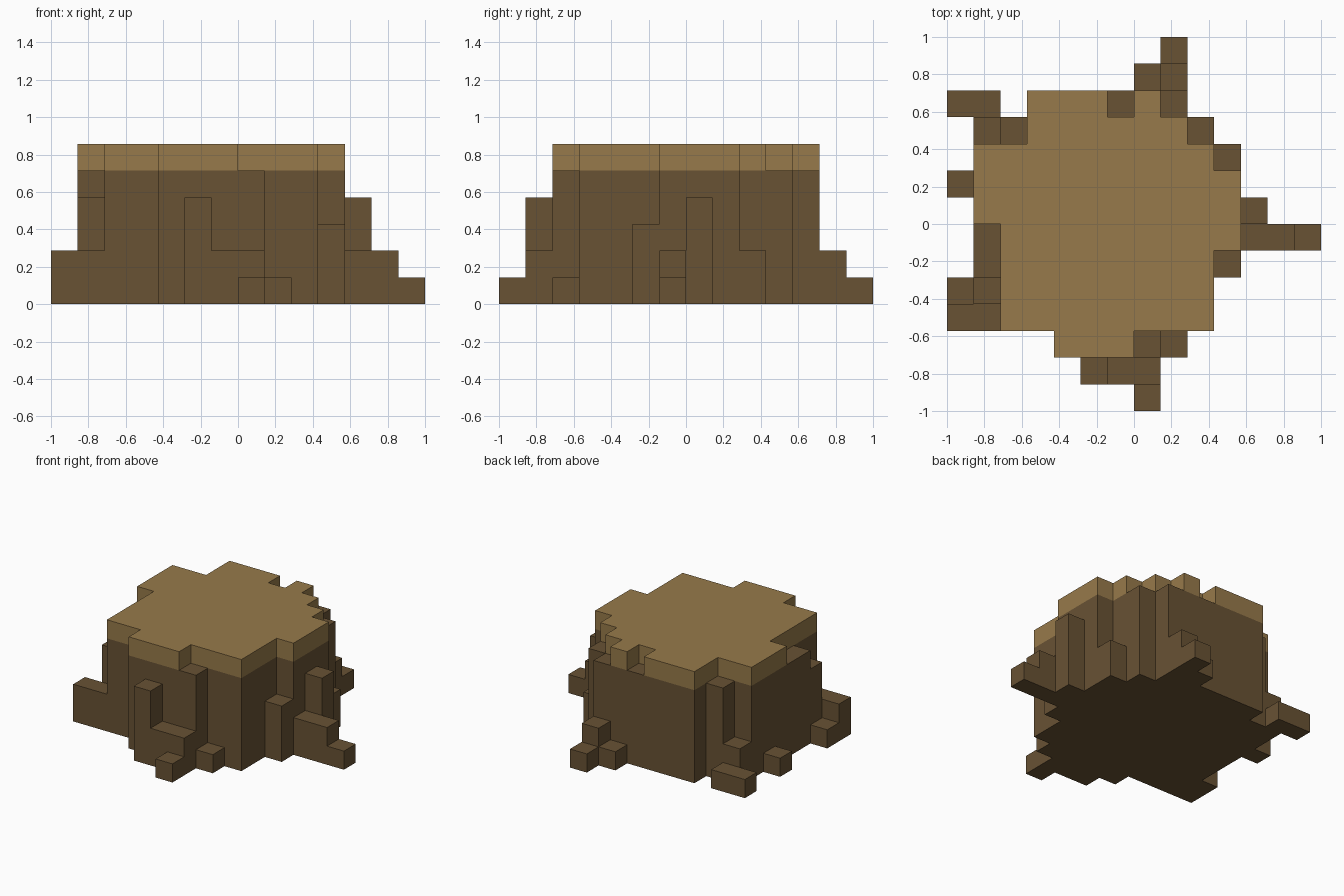
import bpy
import bmesh

old = bpy.data.objects.get("Cube")
if old:
    bpy.data.objects.remove(old)

U = 1 / 7  # block size: the model is 14 x 14 x 6 blocks


def material(name, rgb):
    m = bpy.data.materials.new(name)
    m.use_nodes = True
    m.diffuse_color = (*rgb, 1)
    bsdf = m.node_tree.nodes["Principled BSDF"]
    bsdf.inputs["Base Color"].default_value = (*rgb, 1)
    bsdf.inputs["Roughness"].default_value = 0.9
    return m


bark = material("bark brown", (0.138, 0.084, 0.034))
wood = material("cut wood tan", (0.310, 0.195, 0.069))


def prism(name, outline, levels):
    """Extrude a block outline up through levels of (height, material)."""
    bm = bmesh.new()
    base = bm.faces.new([bm.verts.new((x * U - 1, y * U - 1, 0)) for x, y in outline])
    top, z = base, 0
    for height, slot in levels:
        # keep the ground face, but drop the face between two levels
        out = bmesh.ops.extrude_face_region(bm, geom=[top], use_keep_orig=(top is base))
        for v in (g for g in out["geom"] if isinstance(g, bmesh.types.BMVert)):
            v.co.z = height * U
        if top is not base and top.is_valid:
            bm.faces.remove(top)
        top = next(g for g in out["geom"] if isinstance(g, bmesh.types.BMFace))
    bmesh.ops.recalc_face_normals(bm, faces=bm.faces[:])
    # colour by height band
    for f in bm.faces:
        zc = f.calc_center_median().z / U
        f.material_index = next((s for h, s in levels if zc <= h + 0.01), 0)
    mesh = bpy.data.meshes.new(name)
    bm.to_mesh(mesh)
    bm.free()
    for m in (bark, wood):
        mesh.materials.append(m)
    ob = bpy.data.objects.new(name, mesh)
    bpy.context.collection.objects.link(ob)
    return ob


# Stump body: bark with a band of cut wood on top
trunk = [(4, 2), (7, 2), (7, 3), (10, 3), (10, 6), (11, 6), (11, 9), (10, 9),
         (10, 10), (9, 10), (9, 11), (8, 11), (8, 12), (7, 12), (7, 11), (6, 11),
         (6, 12), (3, 12), (3, 10), (1, 10), (1, 7), (2, 7), (2, 3), (4, 3)]
prism("stump_trunk", trunk, [(5, 0), (6, 1)])

# Roots and bark ridges: x from, y from, x to, y to, height (in blocks)
roots = {
    "front_root": [(7, 0, 8, 1, 1), (6, 1, 8, 2, 2), (5, 1, 6, 2, 4),
                   (7, 2, 8, 3, 5), (8, 2, 9, 3, 1)],
    "right_root": [(0, 3, 2, 4, 2), (0, 4, 1, 5, 1), (1, 4, 2, 5, 4),
                   (1, 5, 2, 7, 5), (0, 8, 1, 9, 1)],
    "back_right_root": [(0, 11, 2, 12, 1), (1, 10, 2, 11, 2), (2, 10, 3, 11, 5)],
    "left_root": [(10, 5, 11, 6, 3), (11, 6, 13, 7, 2), (13, 6, 14, 7, 1),
                  (11, 7, 12, 8, 4), (10, 9, 11, 10, 2)],
    "back_root": [(9, 10, 10, 11, 5), (8, 11, 9, 12, 5), (6, 11, 7, 12, 5),
                  (7, 12, 8, 13, 1), (8, 12, 9, 13, 2), (8, 13, 9, 14, 1)],
}
for name, blocks in roots.items():
    for i, (x0, y0, x1, y1, h) in enumerate(blocks, 1):
        prism(f"{name}_{i}", [(x0, y0), (x1, y0), (x1, y1), (x0, y1)], [(h, 0)])
